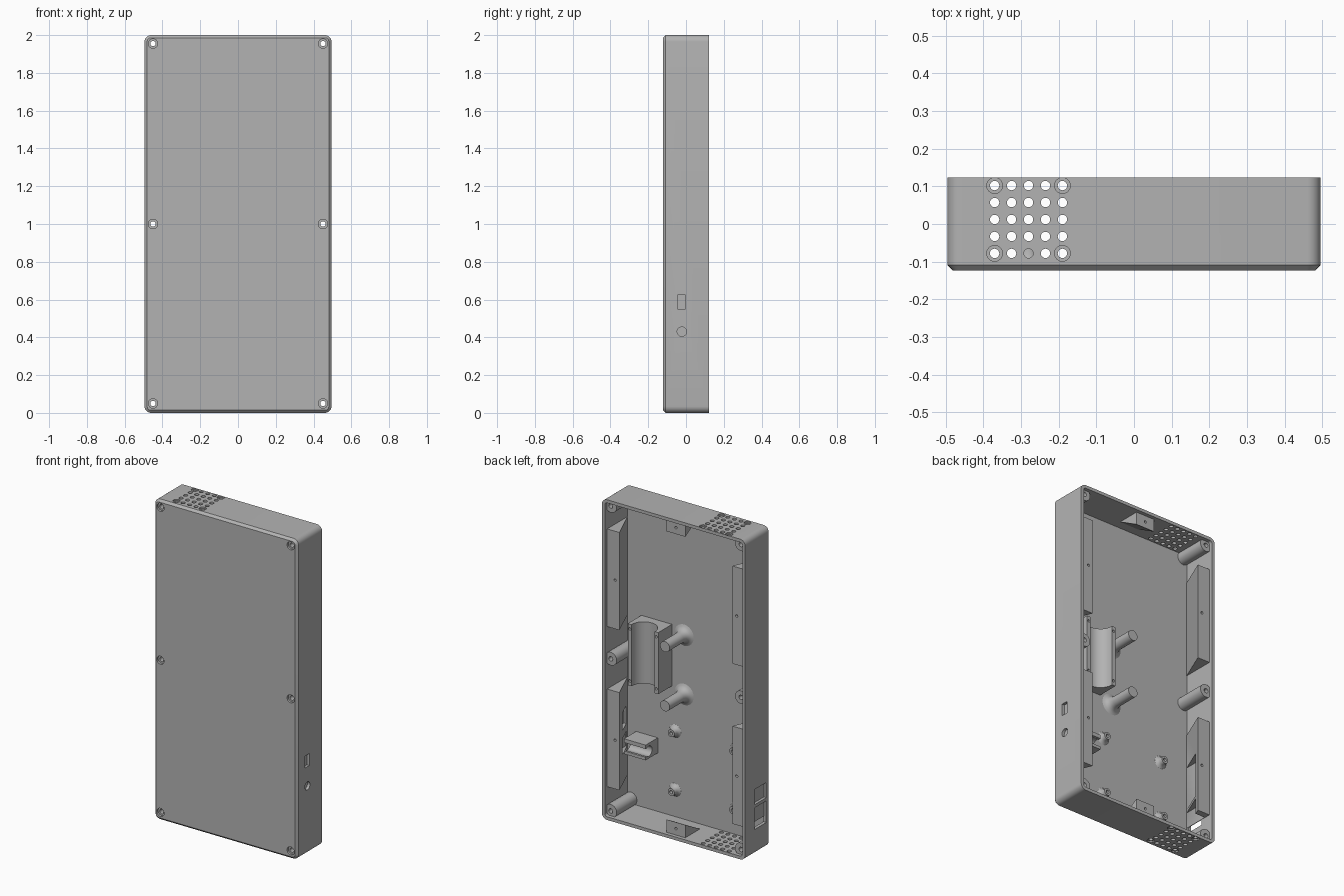
import bpy, bmesh, math
from mathutils import Matrix, Vector

if "Cube" in bpy.data.objects:
    bpy.data.objects.remove(bpy.data.objects["Cube"])

grey = bpy.data.materials.new("plain grey plastic")
grey.use_nodes = True
grey.diffuse_color = (0.45, 0.45, 0.45, 1)
grey.node_tree.nodes["Principled BSDF"].inputs["Base Color"].default_value = (0.45, 0.45, 0.45, 1)

HX, HY, H = 0.495, 0.123, 2.0      # half width, half depth, height
WALL, FLOOR = 0.02, -0.1           # wall thickness, inner face of the front panel
SEAT = 0.1                         # level the back cover rests on


def make(name, bm):
    bmesh.ops.recalc_face_normals(bm, faces=bm.faces)
    mesh = bpy.data.meshes.new(name)
    bm.to_mesh(mesh)
    bm.free()
    mesh.materials.append(grey)
    ob = bpy.data.objects.new(name, mesh)
    bpy.context.collection.objects.link(ob)
    return ob


def add_box(bm, x, y, z):
    size = Matrix.Diagonal((x[1] - x[0], y[1] - y[0], z[1] - z[0], 1))
    mid = Vector((sum(x) / 2, sum(y) / 2, sum(z) / 2))
    bmesh.ops.create_cube(bm, size=1, matrix=Matrix.Translation(mid) @ size)


def add_cyl(bm, centre, axis, radius, length, sides=24):
    turn = Vector(axis).to_track_quat('Z', 'Y').to_matrix().to_4x4()
    bmesh.ops.create_cone(bm, cap_ends=True, segments=sides, radius1=radius, radius2=radius,
                          depth=length, matrix=Matrix.Translation(centre) @ turn)


def boxes(name, *dims):
    bm = bmesh.new()
    for d in dims:
        add_box(bm, *d)
    return make(name, bm)


def cyls(name, centres, axis, radius, length, sides=24):
    bm = bmesh.new()
    for c in centres:
        add_cyl(bm, c, axis, radius, length, sides)
    return make(name, bm)


def bridge(bm, rings):
    n = len(rings[0])
    for a, b in zip(rings, rings[1:]):
        for i in range(n):
            j = (i + 1) % n
            bm.faces.new((a[i], a[j], b[j], b[i]))
    bm.faces.new(rings[0])
    bm.faces.new(rings[-1])


def lathe(name, profile, x, z, sides=32):
    bm = bmesh.new()
    rings = []
    for r, h in profile:
        angles = [2 * math.pi * i / sides for i in range(sides)]
        rings.append([bm.verts.new((x + r * math.cos(a), FLOOR + h, z + r * math.sin(a)))
                      for a in angles])
    bridge(bm, rings)
    return make(name, bm)


def prism(name, a, b):
    bm = bmesh.new()
    bridge(bm, [[bm.verts.new(p) for p in ring] for ring in (a, b)])
    return make(name, bm)


def cut(ob, *cutters):
    for c in cutters:
        c.hide_render = True
        mod = ob.modifiers.new("cut", 'BOOLEAN')
        mod.operation, mod.solver, mod.object = 'DIFFERENCE', 'EXACT', c
        bpy.context.view_layer.objects.active = ob
        bpy.ops.object.modifier_apply(modifier=mod.name)


# Open-backed case with rounded corners and a chamfered front
def outline(bm, y, inset):
    rad = max(0.035 - inset, 0.012)
    ring = []
    for k, (sx, sz) in enumerate(((1, 1), (-1, 1), (-1, -1), (1, -1))):
        for i in range(7):
            a = math.pi / 2 * (k + i / 6)
            ring.append(bm.verts.new((sx * (HX - inset - rad) + rad * math.cos(a), y,
                                      H / 2 + sz * (H / 2 - inset - rad) + rad * math.sin(a))))
    return ring


bm = bmesh.new()
bridge(bm, [outline(bm, y, i) for y, i in
            ((-HY, 0.014), (-HY + 0.014, 0), (HY, 0), (HY, WALL), (FLOOR, WALL))])
case = make("case_shell", bm)

# Screw bosses along both sides
screws = [(x, 0, z) for x in (-0.45, 0.45) for z in (0.05, 1.0, 1.955)]
bosses = cyls("screw_bosses", [(x, SEAT / 2 + FLOOR / 2 - 0.005, z) for x, _, z in screws],
              (0, 1, 0), 0.041, SEAT - FLOOR + 0.01, 32)
screw_holes = cyls("screw_hole_cutter", screws, (0, 1, 0), 0.014, 0.5)
screw_heads = cyls("screw_head_cutter", [(x, -HY, z) for x, _, z in screws], (0, 1, 0), 0.025, 0.03)
cut(bosses, screw_holes)

# Vent grids through the top and bottom walls
xs = [-0.37 + 0.045 * i for i in range(5)]
ys = [-0.078 + 0.045 * i for i in range(5)]
vents = cyls("vent_cutter", [(x, y, 1) for x in xs for y in ys], (0, 0, 1), 0.0125, 2.2, 20)
vent_rings = cyls("vent_ring_cutter", [(x, y, z) for x in (xs[0], xs[-1])
                                       for y in (ys[0], ys[-1]) for z in (0, H)],
                  (0, 0, 1), 0.021, 0.016)

# Side wall openings
ports = boxes("port_cutter", ((-0.53, -0.46), (-0.085, 0.03), (0.16, 0.295)),
              ((-0.53, -0.46), (-0.085, 0.03), (0.315, 0.41)),
              ((0.46, 0.53), (-0.045, -0.003), (0.55, 0.625)))
jack_hole = cyls("jack_hole_cutter", [(0.4, -0.022, 0.43)], (1, 0, 0), 0.025, 0.3)
cut(case, screw_heads, screw_holes, vents, vent_rings, ports, jack_hole)

# Wedge rails on the sides, with pilot holes and clearance for the ports
rail_room = boxes("rail_clearance_cutter", ((-0.474, -0.3), (-0.12, 0.06), (0.15, 0.295)),
                  ((-0.474, -0.3), (-0.12, 0.06), (0.315, 0.59)),
                  ((0.3, 0.474), (-0.065, 0.02), (0.53, 0.64)),
                  ((0.3, 0.474), (-0.08, 0.03), (0.38, 0.48)))
pilots = cyls("pilot_cutter", [(x, SEAT, z) for x in (-0.42, 0.42) for z in (0.5, 1.5)]
              + [(0, SEAT, 0.06), (0, SEAT, H - 0.06)], (0, 1, 0), 0.008, 0.06, 16)
for side, s in (("right", -1), ("left", 1)):
    for level, mid in (("lower", 0.5), ("upper", 1.5)):
        section = ((0.478, SEAT), (0.39, SEAT), (0.474, FLOOR), (0.478, FLOOR))
        rail = prism(f"{side}_{level}_rail", *[[(s * x, y, mid + e) for x, y in section]
                                               for e in (-0.305, 0.305)])
        cut(rail, pilots)
        if level == "lower":
            cut(rail, rail_room)

# Wedge tabs in the middle of the top and bottom walls
for name, base, s in (("bottom_tab", 0, 1), ("top_tab", H, -1)):
    section = ((0.015, SEAT), (0.1, SEAT), (0.02, -0.045), (0.015, -0.045))
    tab = prism(name, *[[(x, y, base + s * z) for z, y in section] for x in (-0.065, 0.065)])
    cut(tab, pilots)

# Tall posts with flared feet
for i, z in enumerate((0.8, 1.17)):
    lathe(f"tall_post_{i + 1}", ((0.072, -0.002), (0.055, 0.004), (0.043, 0.014), (0.036, 0.03),
                                 (0.033, 0.05), (0.033, 0.19)), 0.083, z)

# Circuit board standoffs with screw sockets
for i, (x, z) in enumerate([(x, z) for x in (0.145, -0.28) for z in (0.188, 0.555)]):
    lathe(f"board_standoff_{i + 1}", ((0.045, -0.002), (0.031, 0.006), (0.024, 0.018), (0.023, 0.04),
                                      (0.01, 0.04), (0.01, 0.012)), x, z)

# Large cradle with a round trough and four screw holes
cradle = boxes("large_cradle", ((0.167, 0.378), (FLOOR - 0.005, 0.035), (0.83, 1.215)))
cut(cradle, cyls("trough_cutter", [(0.272, 0.03, 1.02)], (0, 0, 1), 0.08, 0.6, 48),
    cyls("cradle_screw_cutter", [(x, 0.035, z) for x in (0.181, 0.364) for z in (0.86, 1.185)],
         (0, 1, 0), 0.008, 0.06, 16))

# Small cradle behind the jack hole
holder = boxes("jack_cradle", ((0.265, 0.415), (FLOOR - 0.005, 0.02), (0.385, 0.48)))
cut(holder, cyls("jack_trough_cutter", [(0.35, -0.012, 0.43)], (1, 0, 0), 0.032, 0.4, 32),
    boxes("jack_slot_cutter", ((0.2, 0.5), (-0.005, 0.05), (0.404, 0.456))))

# Remove cutters, then smooth the round surfaces
for ob in list(bpy.data.objects):
    if ob.name.endswith("_cutter"):
        bpy.data.objects.remove(ob)
    elif ob.type == 'MESH' and grey.name in ob.data.materials:
        bpy.ops.object.select_all(action='DESELECT')
        ob.select_set(True)
        bpy.context.view_layer.objects.active = ob
        bpy.ops.object.shade_smooth_by_angle(angle=math.radians(30))
